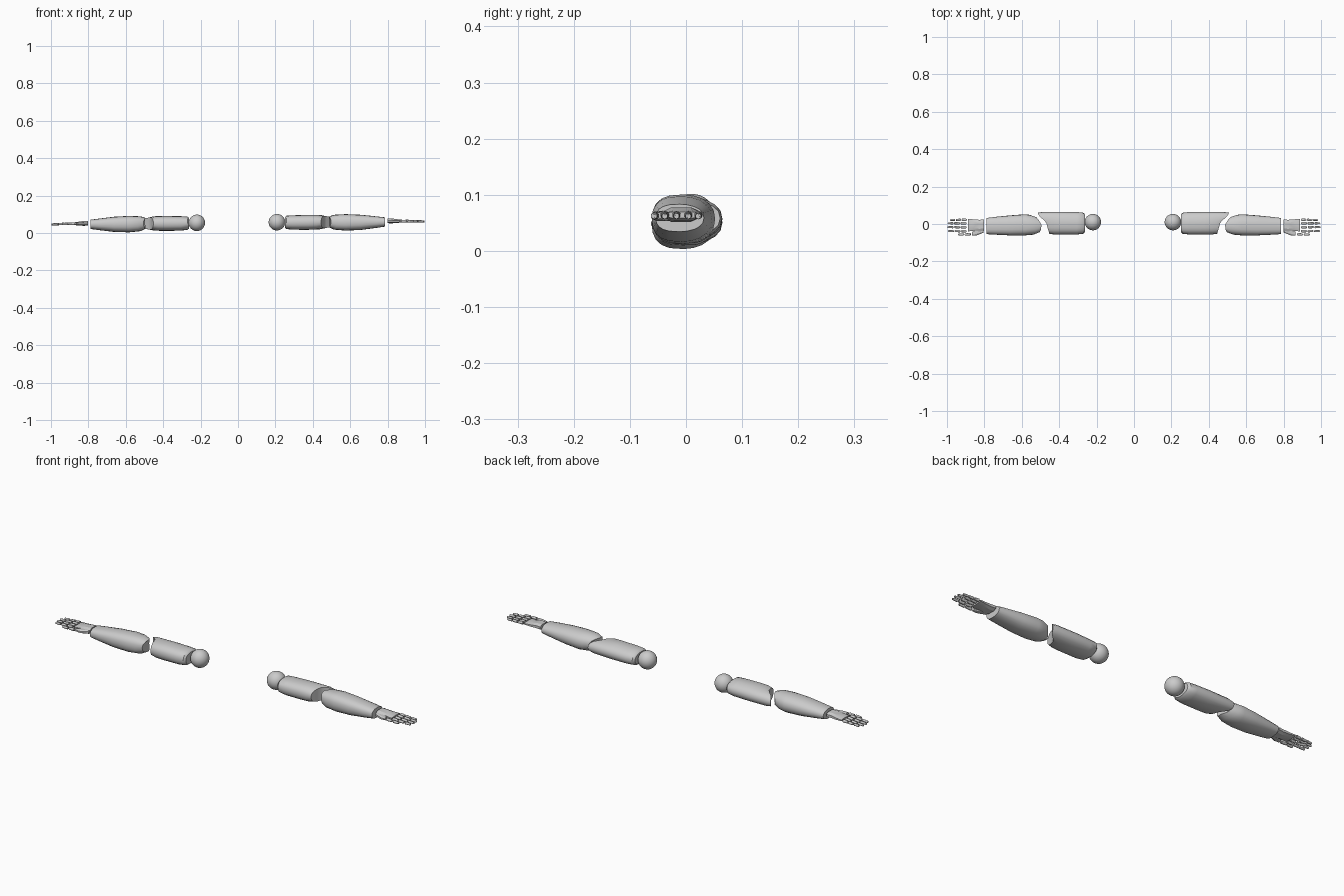
import bpy, bmesh, math
from mathutils import Vector, Matrix

if "Cube" in bpy.data.objects:
    bpy.data.objects.remove(bpy.data.objects["Cube"])

SIDES = 20


def place(v, side):
    # mirror to the left side, with the slight tilt and offset of the pair
    x = v[0] * side
    return (x - 0.0075 * (1 - v[0]), v[1], v[2] + 0.008 * x)


def finish(bm, name, side, angle=40):
    for v in bm.verts:
        v.co = place(v.co, side)
    bmesh.ops.recalc_face_normals(bm, faces=bm.faces[:])
    me = bpy.data.meshes.new(name)
    bm.to_mesh(me)
    bm.free()
    ob = bpy.data.objects.new(name, me)
    bpy.context.collection.objects.link(ob)
    bpy.ops.object.select_all(action='DESELECT')
    ob.select_set(True)
    bpy.context.view_layer.objects.active = ob
    bpy.ops.object.shade_smooth_by_angle(angle=math.radians(angle))
    return ob


def lookup(x, y):
    # a ring position is either constant or an (y, x) outline
    if not isinstance(x, list):
        return x
    if y <= x[0][0]:
        return x[0][1]
    for (ya, xa), (yb, xb) in zip(x, x[1:]):
        if y <= yb:
            return xa + (xb - xa) * (y - ya) / (yb - ya)
    return x[-1][1]


def loft(name, rings, side, front=1.0, back=1.0, sides=SIDES, angle=40):
    # rings: (x, y_min, y_max, z_min, z_max)
    bm = bmesh.new()
    loops = []
    for x, y0, y1, z0, z1 in rings:
        loop = []
        for i in range(sides):
            a = 2 * math.pi * (i + 0.5 * (sides < 10)) / sides
            c, s = math.cos(a), math.sin(a)
            p = back if c > 0 else front
            y = (y0 + y1) / 2 + math.copysign(abs(c) ** p, c) * (y1 - y0) / 2
            q = 0.85
            z = (z0 + z1) / 2 + math.copysign(abs(s) ** q, s) * (z1 - z0) / 2
            loop.append(bm.verts.new((lookup(x, y), y, z)))
        loops.append(loop)
    for a, b in zip(loops, loops[1:]):
        for i in range(sides):
            j = (i + 1) % sides
            bm.faces.new((a[i], a[j], b[j], b[i]))
    bm.faces.new(loops[0])
    # fan cap so a stepped end follows its outline
    end = loops[-1]
    for i in range(sides // 2):
        j, k, m = i + 1, sides - i, sides - i - 1
        quad = []
        for n in (i, j, m, k % sides):
            if end[n] not in quad:
                quad.append(end[n])
        if len(quad) > 2:
            bm.faces.new(quad)
    return finish(bm, name, side, angle)


def finger(name, start, end, radius, joints, side):
    # tapered phalanges with small gaps between them
    bm = bmesh.new()
    a, b = Vector(start), Vector(end)
    rot = (b - a).to_track_quat('Z', 'Y').to_matrix().to_4x4()
    length = (b - a).length / joints
    for i in range(joints):
        mid = a.lerp(b, (i + 0.5) / joints)
        r = radius * (1 - 0.1 * i)
        made = bmesh.ops.create_cone(
            bm, cap_ends=True, segments=10, radius1=r, radius2=r * 0.8,
            depth=length * 0.9, matrix=Matrix.Translation(mid) @ rot)
        caps = [e for e in bm.edges if all(v in made['verts'] for v in e.verts)
                and abs((e.verts[0].co - e.verts[1].co).dot(b - a)) < 1e-6]
        bmesh.ops.bevel(bm, geom=caps, offset=r * 0.35, segments=2, affect='EDGES')
    return finish(bm, name, side)


# stepped elbow outline of the upper arm
elbow = [(-0.057, 0.447), (-0.02, 0.458), (0.012, 0.466), (0.03, 0.49),
         (0.045, 0.505), (0.063, 0.512)]
elbow_inner = [(y, x - 0.025) for y, x in elbow]
# curved start of the forearm
cuff = [(-0.056, 0.51), (-0.035, 0.495), (-0.005, 0.49), (0.02, 0.505), (0.05, 0.53)]
cuff_outer = [(y, x + 0.025) for y, x in cuff]

for side, label in ((1, "right"), (-1, "left")):
    # shoulder ball
    bm = bmesh.new()
    bmesh.ops.create_uvsphere(bm, u_segments=32, v_segments=16, radius=0.044,
                              matrix=Matrix.Translation((0.214, 0.01, 0.056)))
    finish(bm, label + "_shoulder", side)

    loft(label + "_upper_arm", [
        (0.256, -0.042, 0.05, 0.026, 0.082),
        (0.265, -0.052, 0.06, 0.019, 0.09),
        (0.30, -0.056, 0.064, 0.015, 0.092),
        (0.38, -0.056, 0.065, 0.014, 0.094),
        (elbow_inner, -0.056, 0.064, 0.016, 0.093),
        (elbow, -0.052, 0.061, 0.022, 0.087)], side, front=0.75, back=1.15)

    loft(label + "_forearm", [
        (cuff, -0.044, 0.036, 0.027, 0.084),
        (cuff_outer, -0.057, 0.049, 0.014, 0.093),
        (0.58, -0.061, 0.052, 0.008, 0.096),
        (0.66, -0.061, 0.046, 0.011, 0.092),
        (0.74, -0.057, 0.038, 0.021, 0.083),
        (0.788, -0.054, 0.032, 0.028, 0.077)], side, front=0.7)

    # flat faceted palm and thumb mount
    loft(label + "_palm", [
        (0.80, -0.04, 0.026, 0.045, 0.072),
        (0.825, -0.042, 0.024, 0.044, 0.072),
        (0.86, -0.038, 0.027, 0.047, 0.066),
        (0.888, -0.042, 0.029, 0.051, 0.063)], side, 0.7, 0.7, 8, 15)
    loft(label + "_thumb_mount", [
        (0.802, -0.047, -0.02, 0.047, 0.066),
        (0.84, -0.062, -0.025, 0.046, 0.064),
        (0.865, -0.063, -0.042, 0.05, 0.062)], side, 0.7, 0.7, 8, 15)

    # thumb and four fingers
    finger(label + "_thumb", (0.87, -0.055, 0.056), (0.943, -0.057, 0.055), 0.0075, 2, side)
    for n, (y, tip) in enumerate(((-0.038, 0.995), (-0.017, 1.0), (0.004, 0.999), (0.022, 0.985))):
        finger(f"{label}_finger_{n + 1}", (0.892, y, 0.057), (tip, y, 0.054), 0.0078, 3, side)
